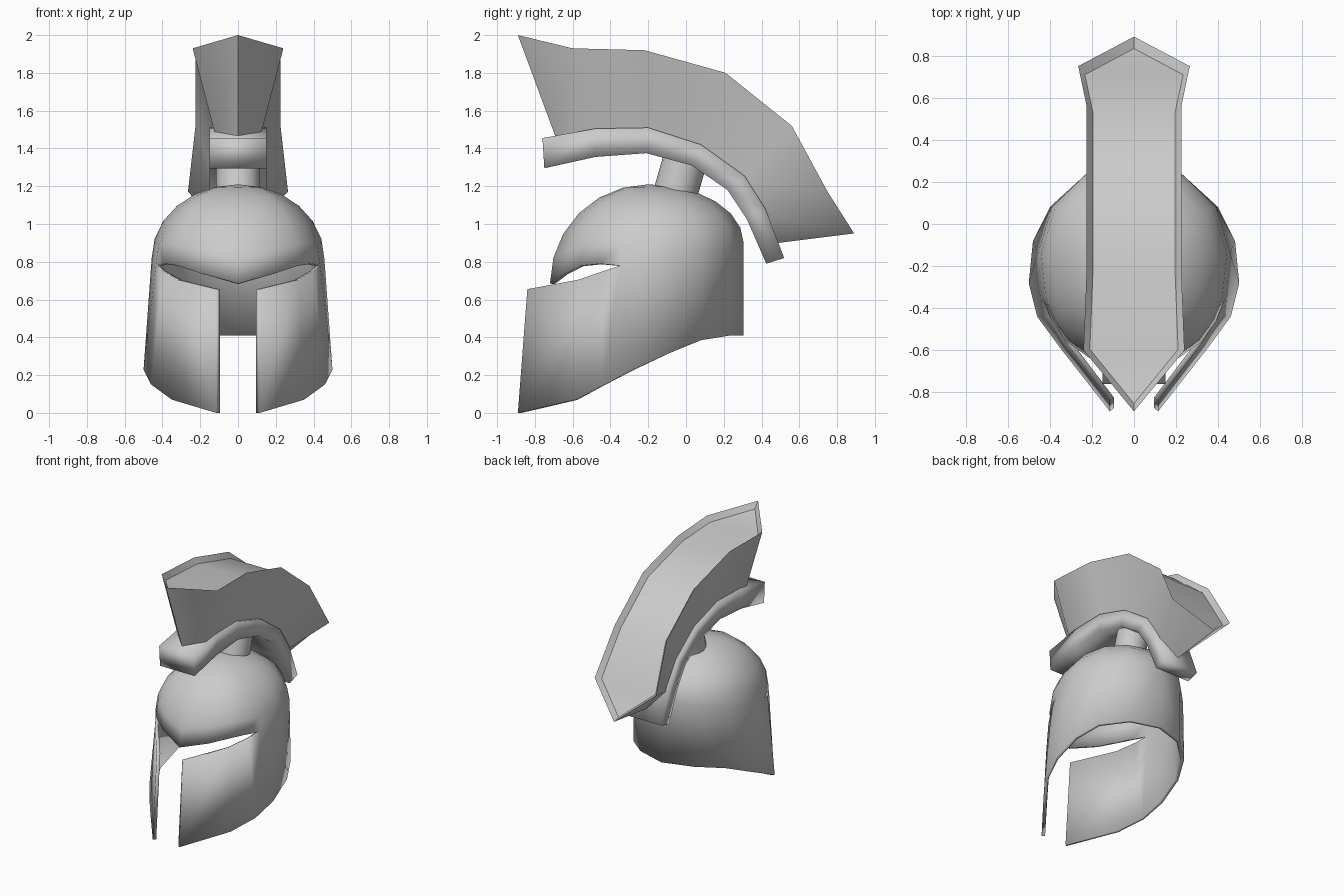
import bpy, bmesh, math
from mathutils import Vector

if "Cube" in bpy.data.objects:
    bpy.data.objects.remove(bpy.data.objects["Cube"])

metal = bpy.data.materials.new("plain_grey")
metal.use_nodes = True
GREY = (0.6, 0.6, 0.6, 1)
metal.diffuse_color = GREY
metal.node_tree.nodes["Principled BSDF"].inputs["Base Color"].default_value = GREY


def finish(name, bm, angle=60):
    """Turn a bmesh into a shaded object with the grey material."""
    mesh = bpy.data.meshes.new(name)
    bm.to_mesh(mesh)
    bm.free()
    mesh.materials.append(metal)
    obj = bpy.data.objects.new(name, mesh)
    bpy.context.collection.objects.link(obj)
    bpy.ops.object.select_all(action='DESELECT')
    obj.select_set(True)
    bpy.context.view_layer.objects.active = obj
    bpy.ops.object.shade_smooth_by_angle(angle=math.radians(angle))
    return obj


def strip(bm, lower, upper):
    """Quads between two rows of vertices."""
    for i in range(len(lower) - 1):
        bm.faces.new((lower[i], lower[i + 1], upper[i + 1], upper[i]))


def add_row(bm, points):
    return [bm.verts.new(p) for p in points]


# Helmet shell: left half, front to back, then mirrored and thickened
bm = bmesh.new()
hem = add_row(bm, [(.115, -.89, 0), (.35, -.59, .07), (.46, -.44, .15), (.5, -.28, .23),
                   (.48, -.08, .32), (.4, .08, .385), (.23, .235, .41), (0, .305, .41)])
slit = add_row(bm, [(.115, -.84, .655), (.32, -.57, .705), (.4, -.44, .75)])
band = add_row(bm, [(.435, -.35, .78), (.457, -.14, .82), (.39, .08, .86),
                    (.225, .24, .89), (0, .305, .9)])
brow = add_row(bm, [(0, -.72, .685), (.2, -.645, .74), (.32, -.56, .78), (.39, -.46, .79)])
strip(bm, hem, slit + band)

# Domed crown: every column follows a quarter ellipse to the apex
apex = Vector((0, -.2, 1.21))
row = brow + band
base = [v.co.copy() for v in row]
STEPS = 6
for k in range(1, STEPS):
    t = k / STEPS * math.pi / 2
    ring = []
    for b in base:
        p = apex.lerp(b, math.cos(t))
        p.z = b.z + (apex.z - b.z) * math.sin(t)
        ring.append(bm.verts.new(p))
    strip(bm, row, ring)
    row = ring
top = bm.verts.new(apex)
for a, b in zip(row, row[1:]):
    bm.faces.new((a, b, top))
helmet = finish("helmet_shell", bm, 50)
mirror = helmet.modifiers.new("mirror", 'MIRROR')
mirror.use_clip = True
solid = helmet.modifiers.new("thickness", 'SOLIDIFY')
solid.thickness = .025
solid.offset = -1

# Round post holding the crest
bm = bmesh.new()
bmesh.ops.create_cone(bm, cap_ends=True, segments=16, radius1=.117, radius2=.117, depth=.28)
post = finish("crest_post", bm)
post.location = (0, -.025, 1.27)
post.rotation_euler.x = -math.radians(16)

# Curved crest holder: square section swept along the arch
over = [(-.76, 1.455), (-.48, 1.505), (-.2, 1.51), (.08, 1.42), (.31, 1.255), (.42, 1.08), (.52, .82)]
under = [(-.75, 1.295), (-.48, 1.355), (-.21, 1.375), (.03, 1.31), (.22, 1.18), (.32, 1.03), (.425, .79)]
bm = bmesh.new()
rings = []
for (y1, z1), (y2, z2) in zip(over, under):
    ring = add_row(bm, [(.15, y1, z1), (-.15, y1, z1), (-.15, y2, z2), (.15, y2, z2)])
    if rings:
        strip(bm, rings[-1] + rings[-1][:1], ring + ring[:1])
    rings.append(ring)
bm.faces.new(rings[0])
bm.faces.new(rings[-1][::-1])
bmesh.ops.recalc_face_normals(bm, faces=bm.faces)
finish("crest_holder", bm, 180)

# Plume: flared sides, pointed ends and a recessed top
rim = [(.24, -.6, 1.93), (.225, -.22, 1.92), (.225, .21, 1.8), (.225, .56, 1.52), (.265, .75, 1.17)]
foot = [(.12, -.57, 1.47), (.12, -.21, 1.48), (.12, .07, 1.4), (.12, .28, 1.23), (.12, .42, 1.04)]


def loop(bm, pts, nose, tail):
    """Closed outline: nose, left side, tail, right side."""
    left = add_row(bm, pts)
    right = add_row(bm, [(-x, y, z) for x, y, z in pts])
    return bm.verts.new(nose), left, bm.verts.new(tail), right


bm = bmesh.new()
outlines = [loop(bm, foot, (0, -.69, 1.46), (0, .49, .9)),
            loop(bm, rim, (0, -.89, 2), (0, .89, .95))]
walls = []
for nose, left, tail, right in outlines:
    walls.append([nose] + left + [tail] + right[::-1] + [nose])
strip(bm, *walls)
caps = []
for nose, left, tail, right in outlines:
    count = len(bm.faces)
    strip(bm, left, right)
    bm.faces.new((nose, left[0], right[0]))
    bm.faces.new((left[-1], tail, right[-1]))
    bm.faces.ensure_lookup_table()
    caps.append(bm.faces[count:])
bmesh.ops.recalc_face_normals(bm, faces=bm.faces)
bmesh.ops.inset_region(bm, faces=caps[1], thickness=.03, depth=-.04,
                       use_even_offset=True, use_boundary=True)
finish("crest_plume", bm, 50)
